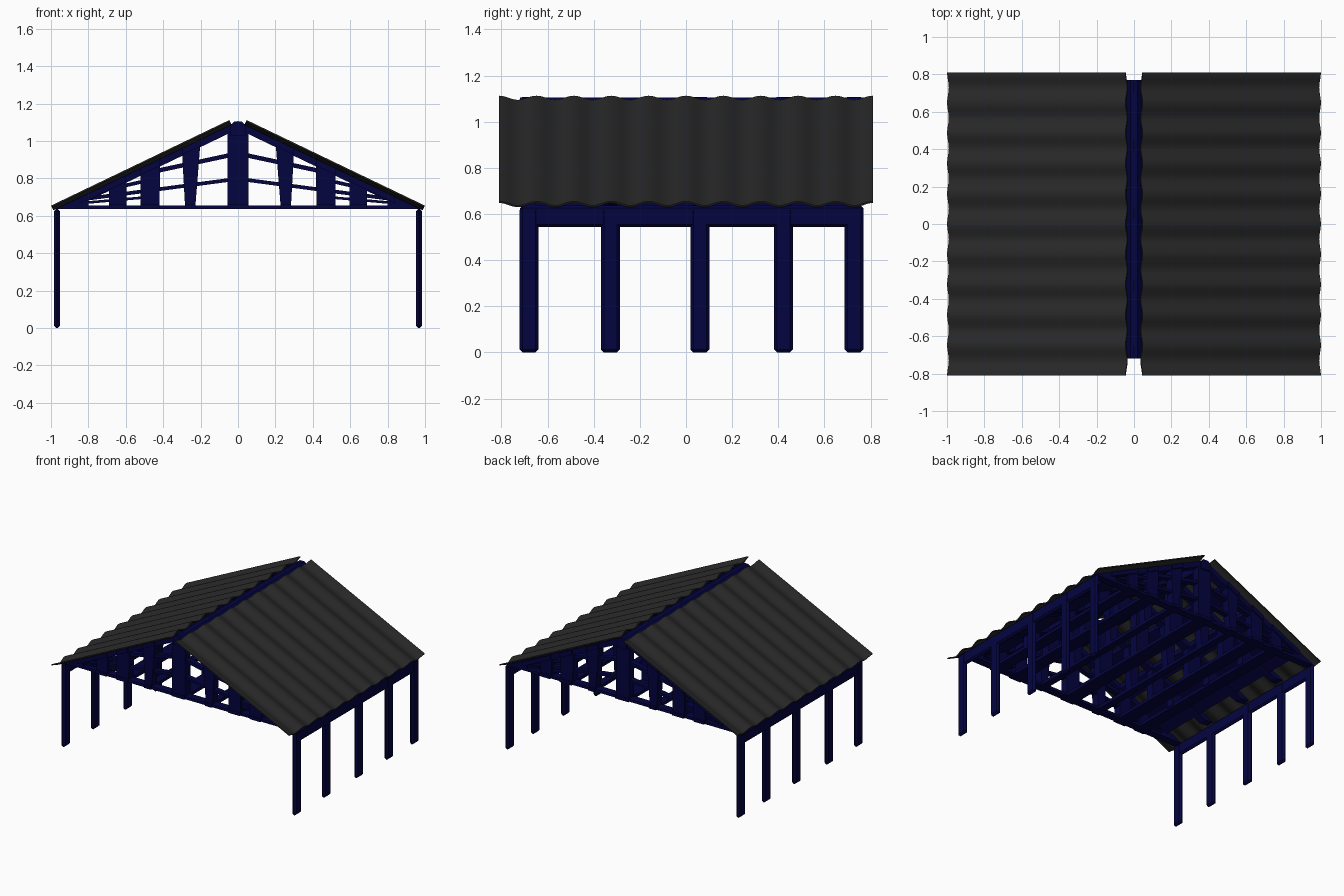
import bpy, bmesh, math
from mathutils import Vector

cube = bpy.data.objects.get("Cube")
if cube:
    bpy.data.objects.remove(cube)


def material(name, rgb):
    m = bpy.data.materials.new(name)
    m.use_nodes = True
    m.diffuse_color = (*rgb, 1)
    m.node_tree.nodes["Principled BSDF"].inputs["Base Color"].default_value = (*rgb, 1)
    return m


navy = material("navy steel", (0.001, 0.001, 0.051))
charcoal = material("charcoal sheet", (0.021, 0.021, 0.021))

POSTS_Y = (-0.68, -0.328, 0.06, 0.423, 0.728)
Y0, Y1 = -0.72, 0.77
SLOPE = 0.48


def roof_z(x):
    """Height of the middle of the roof sheet."""
    return 1.119 - SLOPE * abs(x)


def finish(bm, name, mat, bevel=0):
    bmesh.ops.recalc_face_normals(bm, faces=bm.faces)
    me = bpy.data.meshes.new(name)
    bm.to_mesh(me)
    bm.free()
    me.materials.append(mat)
    ob = bpy.data.objects.new(name, me)
    bpy.context.collection.objects.link(ob)
    if bevel:
        mod = ob.modifiers.new("bevel", 'BEVEL')
        mod.width = bevel
        mod.segments = 1
    return ob


def prism(bm, pts, y0, y1):
    """Extrude an x-z outline along y."""
    a = [bm.verts.new((x, y0, z)) for x, z in pts]
    b = [bm.verts.new((x, y1, z)) for x, z in pts]
    bm.faces.new(a)
    bm.faces.new(b[::-1])
    n = len(pts)
    for i in range(n):
        j = (i + 1) % n
        bm.faces.new((a[i], b[i], b[j], a[j]))


def box(bm, x0, x1, y0, y1, z0, z1):
    prism(bm, [(x0, z0), (x1, z0), (x1, z1), (x0, z1)], y0, y1)


def both_sides(bm, pts, y0, y1):
    for s in (1, -1):
        prism(bm, [(s * x, z) for x, z in pts], y0, y1)


def bar(p, q, w):
    """Outline of a sloping bar with plumb-cut ends."""
    return [(p[0], p[1] - w / 2), (q[0], q[1] - w / 2),
            (q[0], q[1] + w / 2), (p[0], p[1] + w / 2)]


def strut(foot0, foot1, top0, top1):
    """Outline of an upright from the chord to the roof."""
    return [(foot0, 0.65), (foot1, 0.65), (top1, roof_z(top1) - 0.02),
            (top0, roof_z(top0) - 0.02)]


# Posts and eave beams
for side, s in (("left", 1), ("right", -1)):
    for i, y in enumerate(POSTS_Y):
        bm = bmesh.new()
        box(bm, s * 0.968 - 0.016, s * 0.968 + 0.016, y - 0.041, y + 0.041, 0, 0.63)
        finish(bm, f"{side}_post_{i + 1}", navy, 0.013)
    bm = bmesh.new()
    box(bm, s * 0.968 - 0.015, s * 0.968 + 0.015, Y0, Y1, 0.543, 0.637)
    finish(bm, f"{side}_eave_beam", navy, 0.012)

# Roof frames: every one has rafters and struts
for i, y in enumerate(POSTS_Y):
    a, b = y - 0.03, y + 0.03
    bm = bmesh.new()
    both_sides(bm, [(0, 1.064), (0.89, 0.637), (0.96, 0.645), (0, 1.107)], a, b)
    prism(bm, [(-0.055, 0.65), (0.055, 0.65), (0.055, 1.075), (0, 1.1), (-0.055, 1.075)], a, b)
    both_sides(bm, strut(0.228, 0.283, 0.20, 0.30), a, b)
    both_sides(bm, strut(0.42, 0.52, 0.415, 0.52), a, b)
    both_sides(bm, strut(0.595, 0.69, 0.595, 0.69), a, b)
    # Only the two gable ends carry a tie chord, heel plates and webs
    if i in (0, len(POSTS_Y) - 1):
        prism(bm, [(-0.98, 0.636), (0.98, 0.636), (0.94, 0.656), (-0.94, 0.656)], a, b)
        both_sides(bm, strut(0.80, 0.93, 0.80, 0.93), a, b)
        for p, q, w in (((0.04, 0.925), (0.46, 0.835), 0.024), ((0.04, 0.793), (0.82, 0.69), 0.02),
                        ((0.48, 0.79), (0.70, 0.74), 0.02), ((0.48, 0.70), (0.82, 0.67), 0.014)):
            both_sides(bm, bar(p, q, w), y - 0.02, y + 0.02)
    finish(bm, f"roof_frame_{i + 1}", navy)

# Ridge beam
bm = bmesh.new()
prism(bm, [(-0.04, 1.03), (0.04, 1.03), (0.04, 1.085), (0.02, 1.105),
           (-0.02, 1.105), (-0.04, 1.085)], Y0, Y1)
finish(bm, "ridge_beam", navy)

# Purlins under the sheets
bm = bmesh.new()
for x0, x1 in ((0.2, 0.3), (0.42, 0.52), (0.6, 0.84)):
    both_sides(bm, bar((x0, roof_z(x0) - 0.032), (x1, roof_z(x1) - 0.032), 0.035), Y0, Y1)
finish(bm, "purlins", navy)

# Floor-level rails joining the feet of the struts
bm = bmesh.new()
for x0, x1 in ((0.228, 0.283), (0.42, 0.52), (0.6, 0.69)):
    both_sides(bm, bar((x0, 0.648), (x1, 0.648), 0.024), Y0, Y1)
box(bm, -0.055, 0.055, Y0, Y1, 0.636, 0.66)
finish(bm, "lower_rails", navy)

# Corrugated roof sheets
WAVES, STEPS, HALF, AMP = 10, 12, 0.81, 0.01
for side, s in (("left", 1), ("right", -1)):
    normal = Vector((s * SLOPE, 0, 1)).normalized()
    ends = [Vector((s * x, 0, roof_z(x))) for x in (0.04, 0.993)]
    bm = bmesh.new()
    rows = []
    n = WAVES * STEPS
    for k in range(n + 1):
        y = -HALF + 2 * HALF * k / n
        lift = AMP * math.cos(2 * math.pi * k / STEPS)
        rows.append([bm.verts.new(e + Vector((0, y, 0)) + normal * lift) for e in ends])
    for r, t in zip(rows, rows[1:]):
        bm.faces.new((r[0], r[1], t[1], t[0]))
    ob = finish(bm, f"{side}_roof_sheet", charcoal)
    mod = ob.modifiers.new("thickness", 'SOLIDIFY')
    mod.thickness = 0.008
    mod.offset = 0
    bpy.ops.object.select_all(action='DESELECT')
    ob.select_set(True)
    bpy.context.view_layer.objects.active = ob
    bpy.ops.object.modifier_apply(modifier=mod.name)
    bpy.ops.object.shade_smooth_by_angle(angle=math.radians(40))
